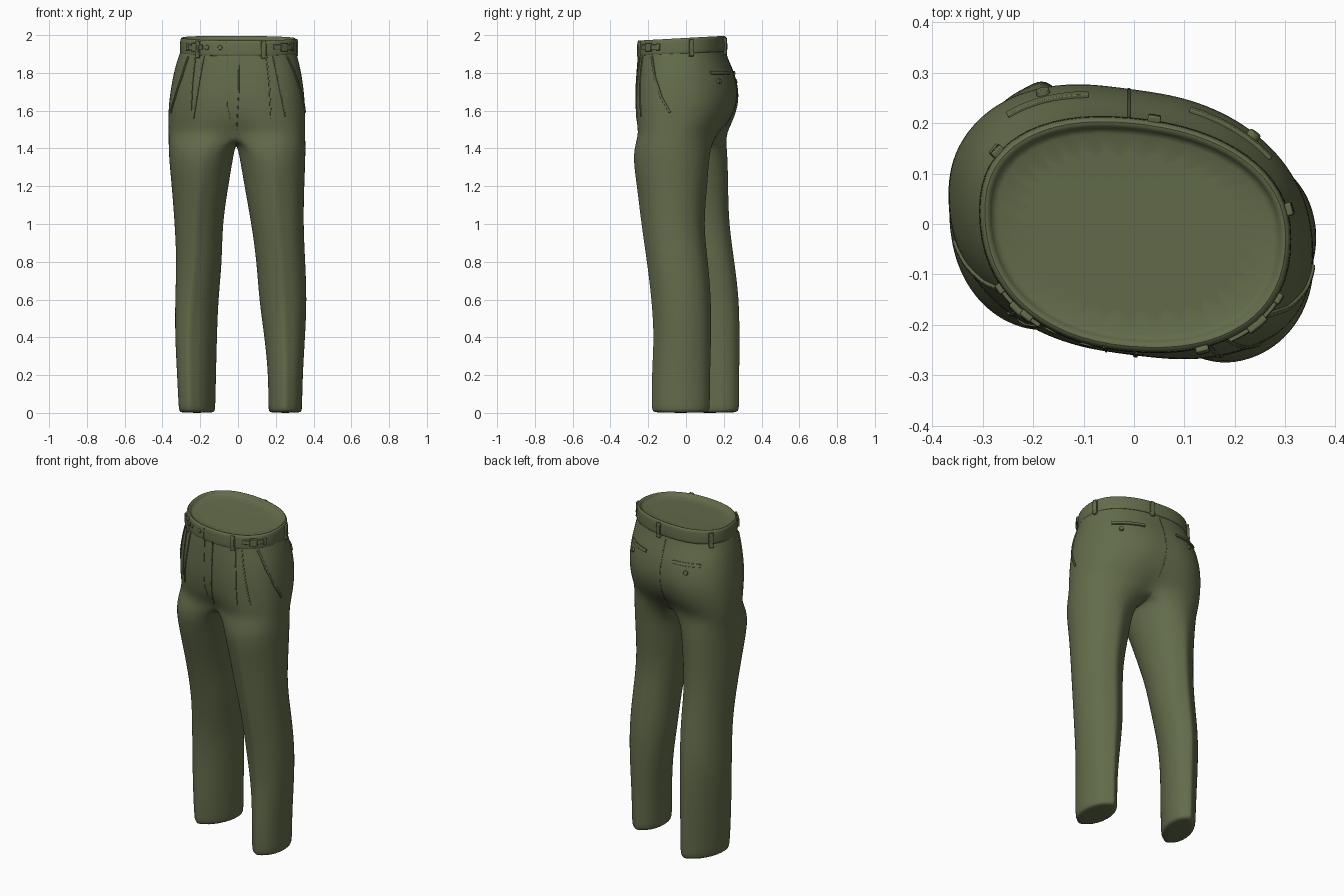
import bpy, bmesh, math
from math import sin, cos, radians, pi
from mathutils import Vector
from mathutils.bvhtree import BVHTree

if "Cube" in bpy.data.objects:
    bpy.data.objects.remove(bpy.data.objects["Cube"])

cloth = bpy.data.materials.new("olive cloth")
cloth.use_nodes = True
OLIVE = (0.125, 0.15, 0.07, 1)
cloth.diffuse_color = OLIVE
cloth.node_tree.nodes["Principled BSDF"].inputs["Base Color"].default_value = OLIVE
cloth.node_tree.nodes["Principled BSDF"].inputs["Roughness"].default_value = 0.9

SEAM = -0.01   # x of the centre seam


def finish(bm, name, subdiv=0, bevel=0, angle=40):
    """Turn a bmesh into a shaded object."""
    bmesh.ops.recalc_face_normals(bm, faces=bm.faces)
    mesh = bpy.data.meshes.new(name)
    bm.to_mesh(mesh)
    bm.free()
    ob = bpy.data.objects.new(name, mesh)
    bpy.context.collection.objects.link(ob)
    mesh.materials.append(cloth)
    if subdiv:
        mod = ob.modifiers.new("smooth", 'SUBSURF')
        mod.levels = mod.render_levels = subdiv
    if bevel:
        mod = ob.modifiers.new("soft edges", 'BEVEL')
        mod.width, mod.segments = bevel, 2
    bpy.ops.object.select_all(action='DESELECT')
    bpy.context.view_layer.objects.active = ob
    ob.select_set(True)
    bpy.ops.object.shade_smooth_by_angle(angle=radians(angle))
    return ob


def bridge(bm, a, b, closed=True):
    for i in range(len(a) if closed else len(a) - 1):
        j = (i + 1) % len(a)
        bm.faces.new((a[i], a[j], b[j], b[i]))


def half_ring(side, z, right, left, front, back, yaw, dent, grow=0.0):
    """Half a hip section, from the front seam round one side to the back."""
    pts = []
    for i in range(17):
        a = -pi / 2 + pi * i / 16
        c, s = max(cos(a), 0), sin(a)
        if i in (0, 16):
            c = 0
        x = SEAM + side * ((left - SEAM if side > 0 else right + SEAM) + grow) * c ** 0.9
        y = (back + grow if s > 0 else front - grow) * abs(s) ** 0.88
        y *= 1 - dent * (1 - c) ** 3
        pts.append(Vector((x, y - yaw * x, z)))
    return pts


def leg_ring(side, z, inner, outer, front, back, shrink=1.0):
    """Closed leg section with pressed creases at front and back."""
    cx, cy = (inner + outer) / 2, (front + back) / 2
    rx, ry = (outer - inner) / 2 * shrink, (back - front) / 2 * shrink
    turn = 0.25 * max(0, min(1, 1.4 - z)) if side < 0 else 0
    pts = []
    for i in range(24):
        a = radians(-120 + 15 * i)
        y = ry * sin(a)
        if z < 1.3 and i in (2, 14):
            y += 0.012 * (1 if y > 0 else -1)
        pts.append(Vector((side * (cx + rx * cos(a)) + turn * y, cy + y, z)))
    return pts


# Hip sections: height, right, left, front, back, yaw, seam dent
HIPS = [
    (1.47, .368, .357, -.255, .205, .18, .25),
    (1.54, .371, .358, -.265, .245, .16, .10),
    (1.62, .369, .357, -.268, .272, .14, .04),
    (1.70, .360, .351, -.270, .280, .13, .03),
    (1.80, .342, .337, -.262, .255, .12, .01),
    (1.87, .322, .320, -.254, .220, .10, 0),
    (1.93, .300, .305, -.247, .203, .09, 0),
]
# Leg sections: height, inner, outer, front, back
LEGS = {
    1: [(0.012, .16, .34, -.175, .12), (.2, .16, .343, -.175, .12),
        (.4, .14, .356, -.162, .127), (.6, .11, .366, -.175, .127),
        (.8, .098, .357, -.2, .11), (1.0, .07, .347, -.23, .085),
        (1.2, .033, .352, -.253, .107), (1.38, .003, .36, -.288, .125)],
    -1: [(0.012, .127, .307, -.025, .275), (.2, .123, .316, -.03, .275),
         (.4, .117, .328, -.025, .277), (.6, .108, .33, -.035, .275),
         (.8, .085, .324, -.065, .25), (1.0, .083, .335, -.11, .22),
         (1.2, .05, .352, -.17, .217), (1.38, .02, .37, -.225, .222)],
}

# Trousers: two legs joined through a shared crotch curve into the hips
bm = bmesh.new()
for side, rows in LEGS.items():
    sole = leg_ring(side, 0, *rows[0][1:], shrink=0.95)
    rings = [sole] + [leg_ring(side, *row) for row in rows]
    hips = [half_ring(side, *row) for row in HIPS]
    crotch = []
    for j in range(1, 8):
        p = hips[0][16].lerp(hips[0][0], j / 8)
        p.z -= 0.045 * sin(pi * j / 8)
        crotch.append(p)
    rings.append(hips[0] + crotch)
    vs = [[bm.verts.new(p) for p in ring] for ring in rings]
    bm.faces.new(vs[0])
    for a, b in zip(vs, vs[1:]):
        bridge(bm, a, b)
    prev = vs[-1][:17]
    for ring in hips[1:]:
        cur = [bm.verts.new(p) for p in ring]
        bridge(bm, prev, cur, closed=False)
        prev = cur
bmesh.ops.remove_doubles(bm, verts=bm.verts, dist=0.0005)
trousers = finish(bm, "trousers", subdiv=2, angle=60)

# Waistband: rolled profile (outward offset, height), closed by the lining
bm = bmesh.new()
prev = None
for grow, z in [(-.004, 1.9), (.008, 1.902), (.01, 1.91), (.008, 1.965), (.006, 1.98),
                (-.002, 1.987), (-.012, 1.982), (-.018, 1.97), (-.022, 1.962)]:
    ring = half_ring(1, z, *HIPS[-1][1:], grow=grow)
    ring += half_ring(-1, z, *HIPS[-1][1:], grow=grow)[15:0:-1]
    for p in ring:
        p.z += 0.055 * p.y
    cur = [bm.verts.new(p) for p in ring]
    if prev:
        bridge(bm, prev, cur)
    prev = cur
bm.faces.new(prev)
band = finish(bm, "waistband", subdiv=1, angle=50)

deps = bpy.context.evaluated_depsgraph_get()
TREES = [BVHTree.FromObject(ob, deps) for ob in (trousers, band)]
DIRS = {"front": (0, 1), "back": (0, -1), "left": (-1, 0), "right": (1, 0)}


def project(view, u, z):
    """Outermost cloth point and normal, seen from one side or along a bearing."""
    if view == "round":
        d = Vector((-cos(radians(u)), -sin(radians(u)), 0))
        origin = Vector((0, -0.02, z)) - d * 2
    else:
        d = Vector((*DIRS[view], 0))
        origin = Vector((u, 0, z)) - d * 2 if d.y else Vector((0, u, z)) - d * 2
    hits = [h for h in (t.ray_cast(origin, d) for t in TREES) if h[0]]
    p, n = min(hits, key=lambda h: h[3])[:2]
    return p, (n if n.dot(d) < 0 else -n)


def ribbon(name, view, path, width, thick, steps=6):
    """Flat strip of cloth laid over the surface along a path."""
    uz = [tuple(a[k] + (b[k] - a[k]) * i / steps for k in (0, 1))
          for a, b in zip(path, path[1:]) for i in range(steps)] + [path[-1]]
    pts = [project(view, *q) for q in uz]
    bm = bmesh.new()
    rings = []
    for i, (p, n) in enumerate(pts):
        t = pts[min(i + 1, len(pts) - 1)][0] - pts[max(i - 1, 0)][0]
        across = t.cross(n).normalized() * width / 2
        low, high = p - n * 0.004, p + n * thick
        rings.append([bm.verts.new(q) for q in
                      (low - across, low + across, high + across, high - across)])
    for a, b in zip(rings, rings[1:]):
        bridge(bm, a, b)
    bm.faces.new(rings[0])
    bm.faces.new(rings[-1])
    return finish(bm, name, bevel=min(width, thick) * 0.3)


def button(name, view, u, z, radius, thick=0.006):
    p, n = project(view, u, z)
    bm = bmesh.new()
    bmesh.ops.create_cone(bm, cap_ends=True, segments=20, radius1=radius,
                          radius2=radius * 0.85, depth=thick * 2)
    bmesh.ops.rotate(bm, verts=bm.verts, matrix=n.to_track_quat('Z', 'Y').to_matrix())
    bmesh.ops.translate(bm, verts=bm.verts, vec=p)
    return finish(bm, name, bevel=0.002)


# Belt loops around the band
for k, bearing in enumerate((-59, -143, 9, 80, 149)):
    tilt = 0.011 * sin(radians(bearing))
    ribbon("belt_loop_%d" % (k + 1), "round",
           [(bearing, 1.885 + tilt), (bearing, 1.975 + tilt)], 0.026, 0.012)

# Side adjusters: strap, buckle and slider
for name, start, end in (("left", -48, -24), ("right", -136, -158)):
    mid = (start + end) / 2
    z = 1.936
    ribbon(name + "_adjuster_strap", "round", [(start, z), (end, z)], 0.026, 0.008)
    ribbon(name + "_adjuster_buckle", "round", [(mid - 4, z), (mid + 4, z)], 0.044, 0.013)
    ribbon(name + "_adjuster_tip", "round", [(end - 2, z), (end + 2, z)], 0.036, 0.011)

# Front closure: band buttons, band end and fly
for k, x in enumerate((-.165, -.095)):
    button("band_button_%d" % (k + 1), "front", x, 1.934, 0.014, 0.004)
ribbon("band_end", "front", [(-.06, 1.90), (-.06, 1.962)], 0.005, 0.003)
ribbon("fly_edge", "front", [(.005, 1.9), (.004, 1.7), (-.008, 1.5)], 0.006, 0.004)
ribbon("fly_stitch", "front", [(-.055, 1.9), (-.055, 1.62), (-.04, 1.55), (-.01, 1.52)],
       0.004, 0.002)

# Pleats and slanted front pockets
PLEATS = {"left": [[(.15, 1.89), (.165, 1.75), (.175, 1.56)], [(.185, 1.89), (.22, 1.72), (.25, 1.57)]],
          "right": [[(-.18, 1.89), (-.205, 1.75), (-.235, 1.56)], [(-.225, 1.89), (-.24, 1.75), (-.248, 1.6)]]}
for name, pair in PLEATS.items():
    for k, path in enumerate(pair):
        ribbon("%s_pleat_%d" % (name, k + 1), "front", path, 0.007, 0.004)
for name, dy in (("left", 0), ("right", 0.05)):
    ribbon(name + "_front_pocket", name,
           [(-.18 + dy, 1.885), (-.165 + dy, 1.78), (-.13 + dy, 1.67), (-.085 + dy, 1.59)],
           0.012, 0.006)

# Back welt pockets with buttons, and the seat seam
for name, x1, x2, xb in (("left", .11, .27, .235), ("right", -.25, -.09, -.18)):
    ribbon(name + "_back_welt", "back", [(x1, 1.80), (x2, 1.80)], 0.02, 0.007)
    button(name + "_back_button", "back", xb, 1.755, 0.015, 0.011)
ribbon("seat_seam", "back", [(SEAM, 1.9), (SEAM, 1.7), (SEAM, 1.52)], 0.005, 0.002)
